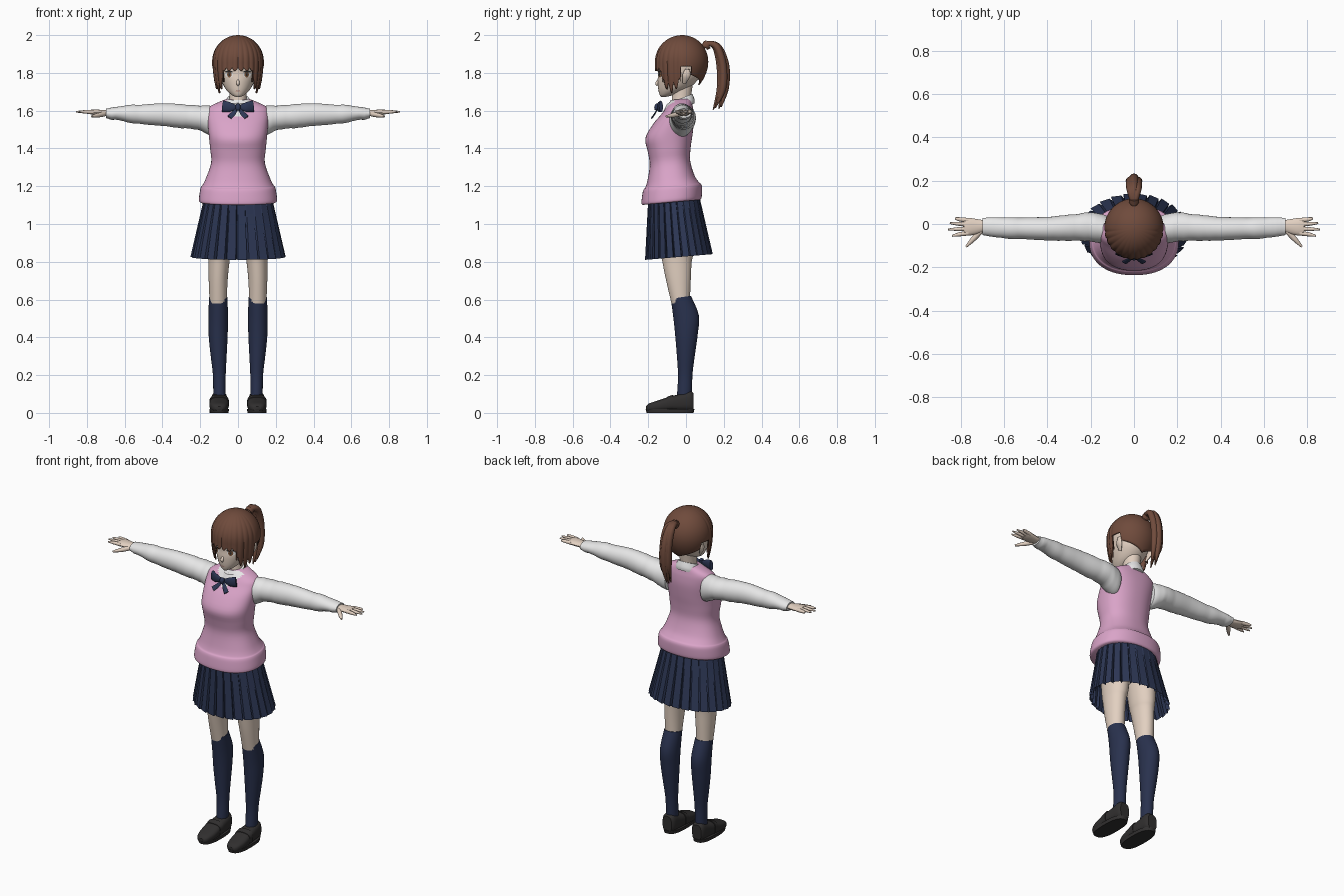
import bpy, bmesh, math, random
from mathutils import Vector
from mathutils.bvhtree import BVHTree

random.seed(4)
if "Cube" in bpy.data.objects:
    bpy.data.objects.remove(bpy.data.objects["Cube"], do_unlink=True)


def material(name, r, g, b):
    m = bpy.data.materials.new(name)
    m.use_nodes = True
    m.diffuse_color = (r, g, b, 1)
    bsdf = m.node_tree.nodes["Principled BSDF"]
    bsdf.inputs["Base Color"].default_value = (r, g, b, 1)
    bsdf.inputs["Roughness"].default_value = 0.8
    return m


SKIN = material("skin", 0.76, 0.63, 0.53)
HAIR = material("hair_brown", 0.16, 0.07, 0.045)
PINK = material("vest_pink", 0.7, 0.37, 0.58)
WHITE = material("shirt_white", 0.8, 0.8, 0.8)
NAVY = material("skirt_navy", 0.026, 0.038, 0.09)
SOCK = material("sock_navy", 0.022, 0.031, 0.075)
BLACK = material("shoe_black", 0.03, 0.028, 0.028)
IRIS = material("iris_brown", 0.2, 0.09, 0.04)
LIP = material("lip", 0.5, 0.25, 0.2)


def make(name, bm, mat, mirror=False, angle=40):
    """Turn a bmesh into a shaded, optionally mirrored object."""
    bmesh.ops.recalc_face_normals(bm, faces=bm.faces)
    mesh = bpy.data.meshes.new(name)
    bm.to_mesh(mesh)
    bm.free()
    for p in mesh.polygons:
        p.use_smooth = True
    mesh.set_sharp_from_angle(angle=math.radians(angle))
    mesh.materials.append(mat)
    obj = bpy.data.objects.new(name, mesh)
    bpy.context.collection.objects.link(obj)
    if mirror:
        obj.modifiers.new("mirror", "MIRROR").use_clip = False
    return obj


def loft(name, rings, mat, caps=True, **kw):
    """Skin a list of closed point rings."""
    bm = bmesh.new()
    loops = [[bm.verts.new(p) for p in ring] for ring in rings]
    n = len(loops[0])
    for a, b in zip(loops, loops[1:]):
        for i in range(n):
            j = (i + 1) % n
            bm.faces.new((a[i], a[j], b[j], b[i]))
    if caps:
        bm.faces.new(loops[0])
        bm.faces.new(loops[-1])
    return make(name, bm, mat, **kw)


def resample(rows, steps):
    """Smooth curve through rows of numbers."""
    out = []
    for i in range(len(rows) - 1):
        quad = [rows[max(i - 1, 0)], rows[i], rows[i + 1], rows[min(i + 2, len(rows) - 1)]]
        for s in range(steps):
            t = s / steps
            out.append([b + t / 2 * (c - a + t * (2 * a - 5 * b + 4 * c - d + t * (3 * (b - c) + d - a)))
                        for a, b, c, d in zip(*quad)])
    return out + [list(rows[-1])]


def tube(name, rows, mat, axis="z", n=32, power=2, tilt=0, steps=4, wrinkle=0, **kw):
    """Rows are (position, a_min, a_max, b_min, b_max) along an axis."""
    rings = []
    for t, a0, a1, b0, b1 in resample(rows, steps):
        grow = 1 + random.uniform(-wrinkle, wrinkle)
        ring = []
        for i in range(n):
            u = math.tau * i / n
            c, s = math.cos(u), math.sin(u)
            a = (a0 + a1) / 2 + grow * (a1 - a0) / 2 * math.copysign(abs(c) ** (2 / power), c)
            b = (b0 + b1) / 2 + grow * (b1 - b0) / 2 * math.copysign(abs(s) ** (2 / power), s)
            ring.append({"z": (a, b, t + tilt * (b + 0.04)), "x": (t, a, b), "y": (a, t, b)}[axis])
        rings.append(ring)
    return loft(name, rings, mat, **kw)


def sym(rows):
    return [(z, -w, w, y0, y1) for z, w, y0, y1 in rows]


def sweep(name, path, mat, ref, flat=1, n=12, steps=5, **kw):
    """Round or flattened strand; path rows are (x, y, z, radius)."""
    rows = resample(path, steps)
    rings = []
    for i, row in enumerate(rows):
        tangent = Vector(rows[min(i + 1, len(rows) - 1)][:3]) - Vector(rows[max(i - 1, 0)][:3])
        up = tangent.cross(Vector(ref)).normalized()
        side = up.cross(tangent).normalized()
        rings.append([Vector(row[:3]) + row[3] * (side * math.cos(u) + up * flat * math.sin(u))
                      for u in (math.tau * k / n for k in range(n))])
    return loft(name, rings, mat, **kw)


# Legs, socks and shoes
tube("leg", [(1.02, .01, .17, -.15, .05), (.85, .035, .16, -.135, .04), (.8, .045, .157, -.125, .03),
             (.7, .055, .155, -.105, .025), (.58, .06, .15, -.077, .02)], SKIN, mirror=True)
tube("sock", [(.61, .056, .153, -.08, .026), (.5, .053, .157, -.066, .068), (.4, .055, .155, -.056, .062),
              (.3, .06, .145, -.048, .048), (.2, .065, .133, -.042, .035), (.12, .065, .131, -.046, .032),
              (.05, .065, .13, -.05, .03)], SOCK, tilt=0.15, mirror=True)
shoe = [(-.212, .08, .12, .012, .035), (-.195, .063, .138, .008, .05), (-.15, .051, .15, .008, .065),
        (-.09, .05, .15, .01, .085), (-.03, .054, .144, .01, .1), (.02, .058, .14, .01, .115),
        (.04, .07, .13, .01, .105)]
tube("shoe", shoe, BLACK, axis="y", power=2.8, mirror=True)
tube("shoe_strap", [(-.1, .048, .152, .01, .085), (-.07, .048, .152, .01, .096)], BLACK,
     axis="y", power=2.8, steps=1, mirror=True)
tube("shoe_sole", [(0, .05, .15, -.208, .04), (.02, .048, .152, -.214, .045)], BLACK,
     power=2.6, steps=1, mirror=True)

# Pleated skirt
PLEATS = 26
rings = []
for k in range(7):
    f = k / 6
    w, front, back = .178 + .075 * f, -.2 - .017 * f, .068 + .074 * f
    ring = []
    for p in range(PLEATS):
        for step, fold in ((0, .3), (.8, 0), (.86, 1)):
            u = math.tau * (p + step) / PLEATS
            r = 1 - fold * (.02 + .08 * f)
            x = w * r * math.sin(u)
            y = (front + back) / 2 - (back - front) / 2 * r * math.cos(u)
            ring.append((x, y, 1.15 - .325 * f + .085 * (y + .04)))
    rings.append(ring)
loft("pleated_skirt", rings, NAVY, caps=False, angle=20)

# Knitted vest with a shirt-coloured neck opening
vest = tube("vest", sym([
    (1.118, .198, -.23, .076), (1.13, .207, -.236, .083), (1.18, .201, -.23, .085), (1.2, .195, -.224, .08),
    (1.21, .187, -.215, .07), (1.25, .168, -.203, .045), (1.33, .142, -.192, .022), (1.4, .147, -.203, .025),
    (1.47, .154, -.215, .035), (1.54, .16, -.175, .042), (1.59, .162, -.13, .04), (1.62, .15, -.108, .035),
    (1.645, .1, -.09, .03), (1.66, .06, -.08, .025)]), PINK, n=72, power=2.3, tilt=0.09)
vest.data.materials.append(WHITE)
for face in vest.data.polygons:
    c = face.center
    if c.y < -.06 and c.z > 1.56 + abs(c.x):
        face.material_index = 1

# Shirt sleeves and collar
tube("sleeve", [(.12, -.09, .035, 1.46, 1.62), (.165, -.088, .05, 1.475, 1.628), (.21, -.08, .053, 1.498, 1.627),
                (.3, -.077, .042, 1.508, 1.634), (.4, -.075, .032, 1.52, 1.638), (.5, -.07, .03, 1.528, 1.632),
                (.57, -.068, .03, 1.536, 1.63), (.64, -.06, .03, 1.552, 1.62), (.67, -.056, .03, 1.552, 1.616),
                (.7, -.05, .027, 1.562, 1.61)], WHITE, axis="x", wrinkle=.025, mirror=True)
tube("shirt_collar", sym([(1.605, .08, -.125, .045), (1.625, .078, -.122, .045), (1.66, .058, -.1, .034)]),
     WHITE, tilt=0.4)

# Hands
tube("palm", [(.68, -.03, .015, 1.572, 1.602), (.72, -.045, .022, 1.572, 1.604), (.76, -.053, .028, 1.576, 1.606),
              (.785, -.05, .026, 1.582, 1.604)], SKIN, axis="x", n=16, mirror=True)
for label, start, tip_x, tip_y in (("index", -.042, .84, -.055), ("middle", -.022, .858, -.025),
                                   ("ring", -.002, .85, .004), ("little", .017, .825, .028)):
    sweep(label + "_finger", [(.765, start, 1.592, .011), (.81, (start + tip_y) / 2, 1.594, .009),
                              (tip_x, tip_y, 1.594, .004)], SKIN, (0, 1, 0), mirror=True)
sweep("thumb", [(.705, -.03, 1.583, .013), (.74, -.068, 1.576, .012), (.775, -.105, 1.57, .005)],
      SKIN, (0, 0, 1), mirror=True)

# Bow tie
sweep("bow_wing", [(.006, -.146, 1.618, .01), (.045, -.145, 1.619, .026), (.08, -.132, 1.623, .031)],
      NAVY, (0, 0, 1), flat=.35, mirror=True)
sweep("bow_tail", [(.005, -.15, 1.612, .008), (.025, -.165, 1.585, .013), (.046, -.178, 1.565, .015)],
      NAVY, (1, 0, 0), flat=.3, mirror=True)
sweep("bow_knot", [(0, -.147, 1.634, .01), (0, -.154, 1.62, .014), (0, -.156, 1.602, .01)], NAVY, (1, 0, 0))

# Neck, head, nose and ears
tube("neck", sym([(1.6, .06, -.085, .03), (1.66, .046, -.075, .025), (1.76, .05, -.07, .04)]), SKIN)
head = tube("head", sym([
    (1.673, .012, -.132, -.105), (1.685, .036, -.14, -.06), (1.715, .066, -.147, .01), (1.76, .088, -.15, .06),
    (1.8, .097, -.147, .08), (1.86, .1, -.15, .09), (1.92, .085, -.125, .075), (1.96, .04, -.07, .03)]), SKIN, n=48)
sweep("nose", [(0, -.142, 1.765, .005), (0, -.154, 1.745, .009), (0, -.15, 1.732, .004)], SKIN, (1, 0, 0))
sweep("ear", [(.092, -.01, 1.745, .008), (.108, .002, 1.785, .021), (.112, .008, 1.82, .012)],
      SKIN, (0, 1, 0), flat=.5, mirror=True)

# Painted facial features laid on the head surface
surface = BVHTree.FromPolygons([v.co for v in head.data.vertices], [list(p.vertices) for p in head.data.polygons])


def decal(name, x, z, w, h, lift, mat, mirror=True):
    def on_face(px, pz):
        hit = surface.ray_cast(Vector((px, -1, pz)), Vector((0, 1, 0)))[0]
        return (px, hit.y - lift, pz)
    bm = bmesh.new()
    center = bm.verts.new(on_face(x, z))
    rim = [bm.verts.new(on_face(x + w * math.cos(math.tau * i / 20), z + h * math.sin(math.tau * i / 20)))
           for i in range(20)]
    for i in range(20):
        bm.faces.new((center, rim[i - 1], rim[i]))
    make(name, bm, mat, mirror)


decal("eye_white", .047, 1.791, .021, .015, .002, WHITE)
decal("iris", .046, 1.791, .012, .015, .004, IRIS)
decal("pupil", .046, 1.791, .005, .008, .006, BLACK)
decal("upper_lash", .048, 1.806, .024, .004, .006, BLACK)
decal("mouth", 0, 1.704, .015, .0022, .002, LIP, False)

# Hair shell: bangs, long side locks, open at the ears, swept up at the back
SEGMENTS, DOME, DROP = 240, 12, 8


def hair_point(a, k):
    deg = abs(math.degrees(a))
    ridge = abs(math.sin(a * 13))
    if deg < 38:
        bottom, taper = 1.81 + .018 * (1 - ridge), 0
    elif deg < 86:
        bottom, taper = 1.69 + .05 * (1 - ridge) + .04 * abs(deg - 62) / 24, 6
    elif deg < 112:
        bottom, taper = 1.835, 8
    else:
        bottom, taper = 1.79 - .055 * (deg - 112) / 68, 22
    if k <= DOME:
        u = math.pi / 2 * k / DOME
        r, z = max(math.sin(u), .01), 1.86 + .14 * math.cos(u)
    else:
        z = 1.86 - (1.86 - bottom) * (k - DOME) / DROP
        r = 1 - taper * (1.86 - z) ** 2
    if deg < 90:
        r *= 1 - .035 * (1 - ridge) * min(k / DOME, 1)
    depth = .145 if deg < 90 else .138
    return (.137 * r * math.sin(a), -.02 - depth * r * math.cos(a), z)


hair = loft("hair", [[hair_point(math.tau * i / SEGMENTS - math.pi, k) for i in range(SEGMENTS)]
                     for k in range(DOME + DROP + 1)], HAIR, caps=False)
bm = bmesh.new()
bm.from_mesh(hair.data)
bmesh.ops.holes_fill(bm, edges=[e for e in bm.edges if e.is_boundary and e.verts[0].co.z > 1.99])
bm.to_mesh(hair.data)
bm.free()
shell = hair.modifiers.new("thickness", "SOLIDIFY")
shell.thickness = .008

# Ponytail locks gathered by a band
for i, (dx, dy, end) in enumerate(((-.018, 0, 1.64), (.018, 0, 1.63), (0, .014, 1.62), (0, -.014, 1.605),
                                   (-.009, .006, 1.61), (.01, -.006, 1.615))):
    sweep(f"ponytail_lock_{i}", [(0, .085, 1.935, .016), (dx / 2, .12, 1.955, .014), (dx, .165 + dy / 2, 1.935, .018),
                                 (dx, .195 + dy, 1.84, .02), (dx, .195 + dy, 1.72, .018),
                                 (dx * .7, .165 + dy * 1.5, end, .003)], HAIR, (1, 0, 0))
sweep("ponytail_band", [(0, .1, 1.942, .024), (0, .118, 1.952, .024)], HAIR, (1, 0, 0), steps=1)
